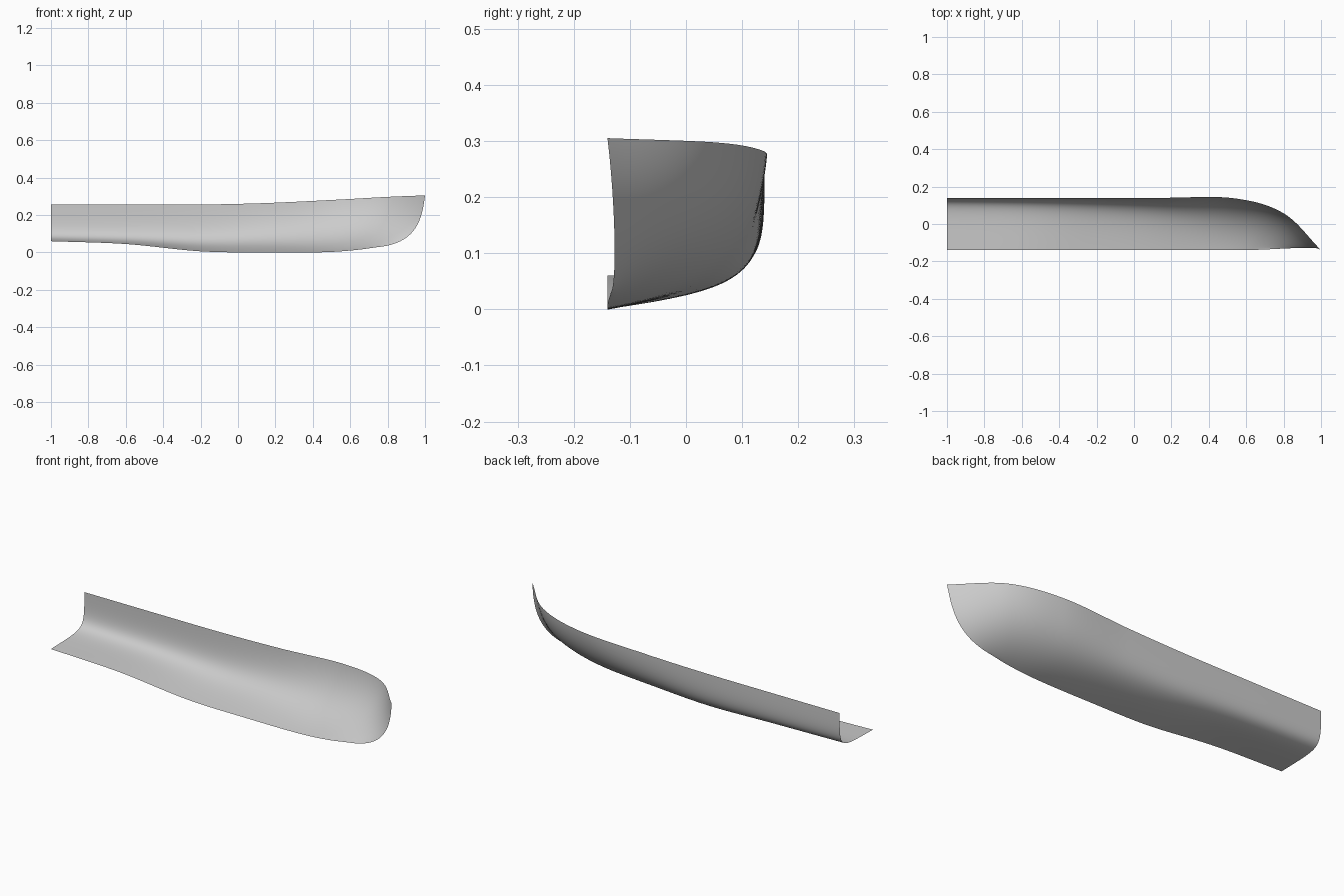
import bpy
from mathutils import Vector

cube = bpy.data.objects.get("Cube")
if cube:
    bpy.data.objects.remove(cube)

ROWS_PER_SPAN, COLS = 14, 40


def station(x, keel_z, bottom, bilge, sheer_z):
    """Upright section: keel, bottom handle, bilge handle, sheer."""
    return [Vector((x, -.14, keel_z)), Vector((x, *bottom)),
            Vector((x, *bilge)), Vector((x, .14, sheer_z))]


# Sections from stern to bow; the last one is the stem line
sections = [
    station(-1, .06, (.14, .068), (.14, .05), .255),
    station(-.6, .045, (.13, .055), (.14, .045), .255),
    station(-.2, .006, (.12, .035), (.135, .055), .256),
    station(.15, 0, (.07, .035), (.13, .07), .264),
    [Vector(p) for p in ((.45, -.14, .001), (.48, 0, .03), (.5, .115, .09), (.53, .138, .282))],
    [Vector(p) for p in ((.62, -.139, .012), (.72, -.06, .045), (.76, .05, .13), (.8, .057, .297))],
    [Vector(p) for p in ((.75, -.134, .029), (.97, -.122, .05), (.985, -.127, .2), (1, -.14, .305))],
]


def blend(a, b, c, d, t):
    """Smooth curve through b and c."""
    return .5 * (2 * b + (c - a) * t + (2 * a - 5 * b + 4 * c - d) * t ** 2
                 + (3 * b - a - 3 * c + d) * t ** 3)


def bezier(p, t):
    s = 1 - t
    return s ** 3 * p[0] + 3 * s * s * t * p[1] + 3 * s * t * t * p[2] + t ** 3 * p[3]


# Extend past both ends so the curve reaches the first and last section
first = [2 * a - b for a, b in zip(sections[0], sections[1])]
last = [2 * a - b for a, b in zip(sections[-1], sections[-2])]
rails = [first] + sections + [last]

verts = []
rows = (len(sections) - 1) * ROWS_PER_SPAN
for r in range(rows + 1):
    span = min(r // ROWS_PER_SPAN, len(sections) - 2)
    t = r / ROWS_PER_SPAN - span
    handles = [blend(*(rails[span + k][i] for k in range(4)), t) for i in range(4)]
    verts += [bezier(handles, c / COLS) for c in range(COLS + 1)]

faces = []
for r in range(rows):
    for c in range(COLS):
        a = r * (COLS + 1) + c
        b = a + COLS + 1
        faces.append((a, b, b + 1, a + 1))

# Half hull shell
mesh = bpy.data.meshes.new("half_hull")
mesh.from_pydata(verts, [], faces)
mesh.shade_smooth()
hull = bpy.data.objects.new("half_hull", mesh)
bpy.context.collection.objects.link(hull)

# Plain grey paint
grey = bpy.data.materials.new("light_grey")
grey.use_nodes = True
colour = (.6, .6, .6, 1)
grey.diffuse_color = colour
grey.node_tree.nodes["Principled BSDF"].inputs["Base Color"].default_value = colour
mesh.materials.append(grey)
